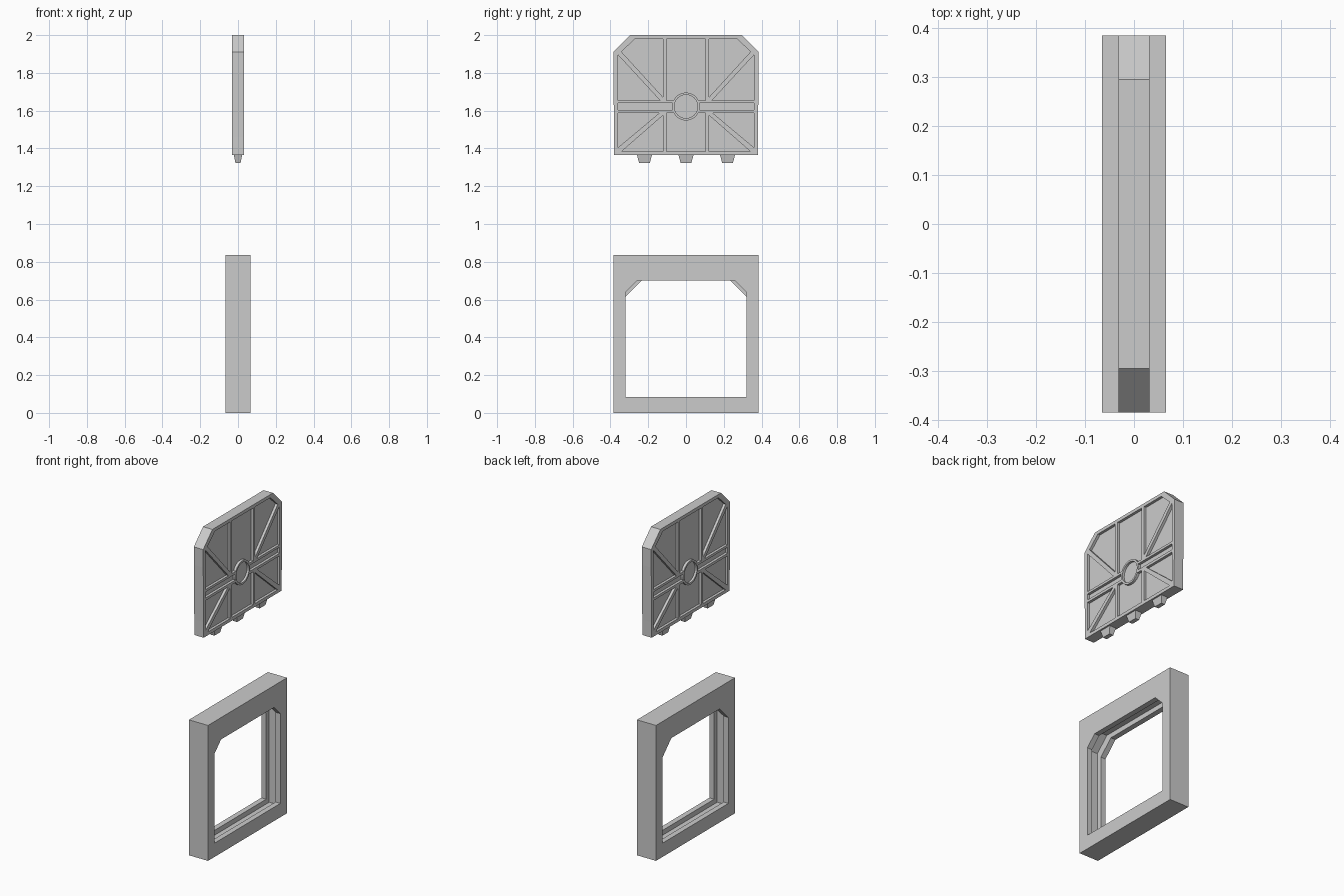
import bpy, bmesh, math

if "Cube" in bpy.data.objects:
    bpy.data.objects.remove(bpy.data.objects["Cube"])


def prisms(name, profiles, x0, x1):
    """Extrude (y, z) profiles along x, all in one object."""
    bm = bmesh.new()
    for prof in profiles:
        a = [bm.verts.new((x0, y, z)) for y, z in prof]
        b = [bm.verts.new((x1, y, z)) for y, z in prof]
        bm.faces.new(a)
        bm.faces.new(b[::-1])
        for i in range(len(a)):
            j = (i + 1) % len(a)
            bm.faces.new((a[j], a[i], b[i], b[j]))
    bmesh.ops.recalc_face_normals(bm, faces=bm.faces)
    me = bpy.data.meshes.new(name)
    bm.to_mesh(me)
    bm.free()
    ob = bpy.data.objects.new(name, me)
    bpy.context.collection.objects.link(ob)
    return ob


def boolean(target, tool, op='DIFFERENCE'):
    mod = target.modifiers.new("cut", 'BOOLEAN')
    mod.operation = op
    mod.solver = 'EXACT'
    mod.object = tool
    bpy.context.view_layer.objects.active = target
    bpy.ops.object.modifier_apply(modifier=mod.name)
    bpy.data.objects.remove(tool, do_unlink=True)


def rect(y0, y1, z0, z1):
    return [(y0, z0), (y1, z0), (y1, z1), (y0, z1)]


def mirrored(half):
    """Close a right-hand half profile over the y = 0 plane."""
    return half + [(-y, z) for y, z in reversed(half)]


def circle(r, z, n=32):
    return [(r * math.cos(2 * math.pi * i / n), z + r * math.sin(2 * math.pi * i / n))
            for i in range(n)]


# Door frame with an inner guide groove and chamfered upper corners
def opening(grow, chamfer):
    w, bottom, top = 0.32 + grow, 0.085 - grow, 0.70 + grow
    return mirrored([(w, bottom), (w, top - chamfer), (w - chamfer, top)])


frame = prisms("door_frame", [rect(-0.385, 0.385, 0, 0.835)], -0.065, 0.065)
boolean(frame, prisms("groove_cut", [opening(0.03, 0.08)], -0.032, 0.032))
boolean(frame, prisms("front_cut", [opening(0, 0.062)], 0.005, 0.1))
boolean(frame, prisms("back_cut", [opening(0, 0.085)], -0.1, 0.01))

# Door slab
T, CZ = 0.032, 1.622
door = prisms("door_panel", [mirrored([(0.38, 1.365), (0.38, 1.46), (0.385, 1.80),
                                       (0.385, 1.91), (0.295, 2.0)])], -T, T)

# Recessed panels between the ribs, on both faces
side_panels = [
    [(0.122, 1.98), (0.27, 1.98), (0.342, 1.912), (0.122, 1.672)],
    [(0.36, 1.895), (0.36, 1.655), (0.138, 1.655)],
    [(0.36, 1.587), (0.36, 1.405), (0.142, 1.587)],
    [(0.122, 1.575), (0.122, 1.385), (0.34, 1.385)],
    rect(0.06, 0.36, 1.603, 1.640),
]
panels = [rect(-0.103, 0.103, 1.655, 1.98), rect(-0.103, 0.103, 1.385, 1.587)]
for p in side_panels:
    panels += [p, [(-y, z) for y, z in p]]
for s in (-1, 1):
    boolean(door, prisms("panel_cut", panels, s * (T - 0.016), s * (T + 0.05)))

# Central ring with a sunken disc
boolean(door, prisms("hub", [circle(0.074, CZ)], -T + 0.0005, T - 0.0005), 'UNION')
for s in (-1, 1):
    boolean(door, prisms("hub_cut", [circle(0.062, CZ)], s * (T - 0.014), s * (T + 0.05)))

# Tapered locking teeth along the lower edge
for i, y in enumerate((-0.22, 0, 0.22)):
    tooth = prisms("locking_tooth_%d" % (i + 1),
                   [[(y - 0.04, 1.366), (y + 0.04, 1.366), (y + 0.028, 1.322), (y - 0.028, 1.322)]],
                   -0.022, 0.022)
    for v in tooth.data.vertices:
        if v.co.z < 1.34:
            v.co.x *= 0.6
